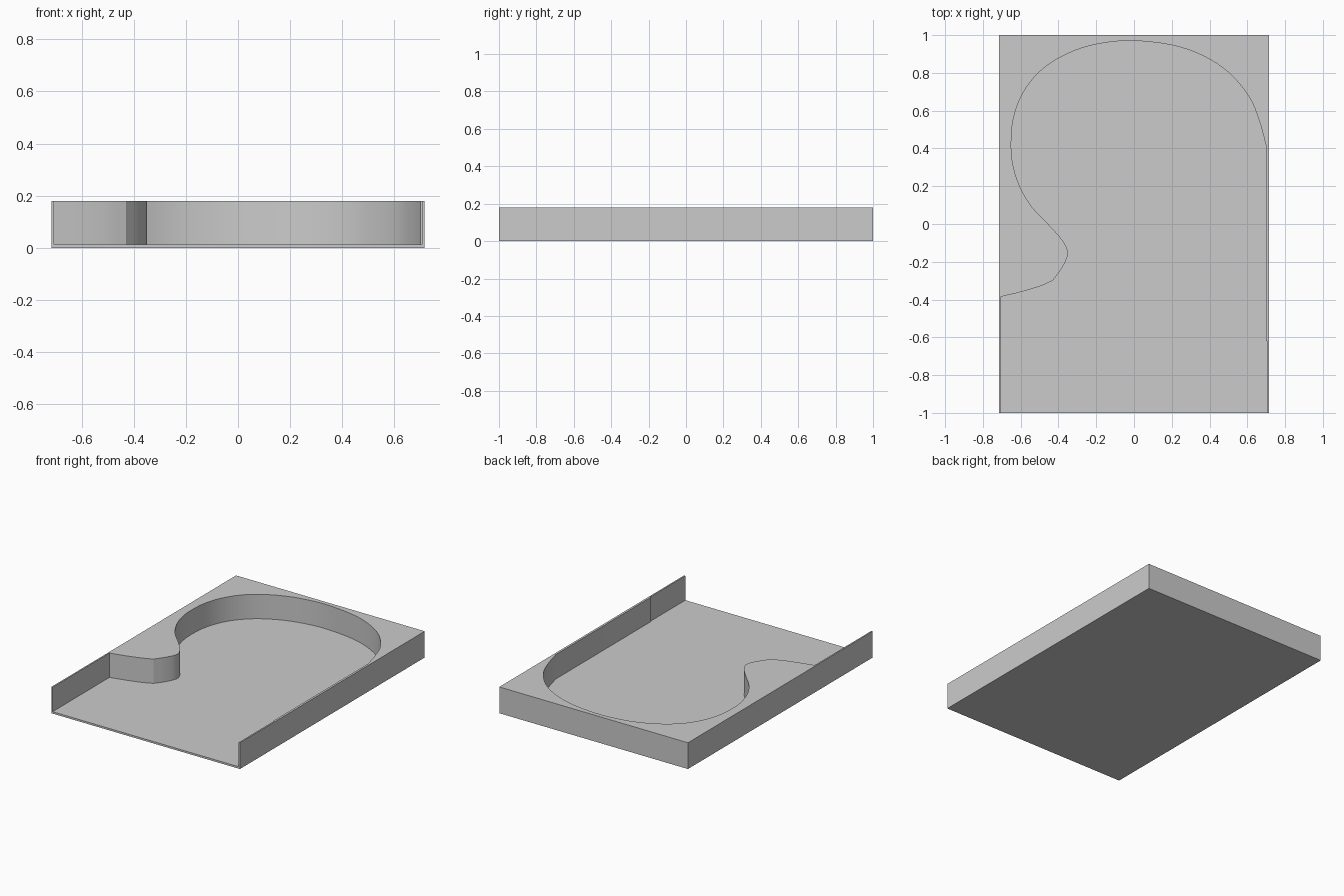
import bpy, bmesh, math
from mathutils import Vector

if "Cube" in bpy.data.objects:
    bpy.data.objects.remove(bpy.data.objects["Cube"])

W, L, H, FLOOR = 0.715, 1.0, 0.18, 0.013


def prism(name, outline, z0, z1):
    bm = bmesh.new()
    face = bm.faces.new([bm.verts.new((x, y, z0)) for x, y in outline])
    ext = bmesh.ops.extrude_face_region(bm, geom=[face])
    verts = [v for v in ext["geom"] if isinstance(v, bmesh.types.BMVert)]
    bmesh.ops.translate(bm, verts=verts, vec=(0, 0, z1 - z0))
    bmesh.ops.recalc_face_normals(bm, faces=bm.faces)
    mesh = bpy.data.meshes.new(name)
    bm.to_mesh(mesh)
    bm.free()
    obj = bpy.data.objects.new(name, mesh)
    bpy.context.collection.objects.link(obj)
    return obj


def smooth_path(points, steps=4):
    """Catmull-Rom curve through the points."""
    p = [Vector(q) for q in points]
    p = [2 * p[0] - p[1]] + p + [2 * p[-1] - p[-2]]
    out = []
    for a, b, c, d in zip(p, p[1:], p[2:], p[3:]):
        for i in range(steps):
            t = i / steps
            out.append(0.5 * (2 * b + (c - a) * t + (2 * a - 5 * b + 4 * c - d) * t * t
                              + (3 * b - a - 3 * c + d) * t ** 3))
    return out + [p[-2]]


# Tray block
tray = prism("tray", [(-W, -L), (W, -L), (W, L), (-W, L)], 0, H)

# Pocket outline: concave lip on the left, round back, straight right side, open front
lip = smooth_path([(-0.705, -0.385), (-0.60, -0.36), (-0.50, -0.33), (-0.43, -0.30)])
bowl = smooth_path([(-0.43, -0.30), (-0.38, -0.23), (-0.35, -0.155), (-0.38, -0.085),
                    (-0.455, 0.0), (-0.54, 0.09), (-0.605, 0.20), (-0.642, 0.32),
                    (-0.65, 0.43), (-0.64, 0.55), (-0.60, 0.67), (-0.53, 0.775),
                    (-0.43, 0.86), (-0.29, 0.927), (-0.15, 0.96), (0, 0.97),
                    (0.2, 0.947), (0.36, 0.893), (0.5, 0.803), (0.61, 0.672),
                    (0.665, 0.54), (0.70, 0.41)])
right = [(0.70, -0.62), (0.705, -0.62), (0.705, -L - 0.1)]
outline = [(-0.705, -L - 0.1)] + lip[:-1] + bowl + right
cutter = prism("pocket_cutter", outline, FLOOR, H + 0.1)
cutter.hide_render = True

# Cut the pocket and bake the result
mod = tray.modifiers.new("pocket", "BOOLEAN")
mod.operation, mod.solver, mod.object = "DIFFERENCE", "EXACT", cutter
bpy.context.view_layer.objects.active = tray
tray.select_set(True)
bpy.ops.object.modifier_apply(modifier=mod.name)
bpy.data.objects.remove(cutter)
bpy.ops.object.shade_smooth_by_angle(angle=math.radians(20))
